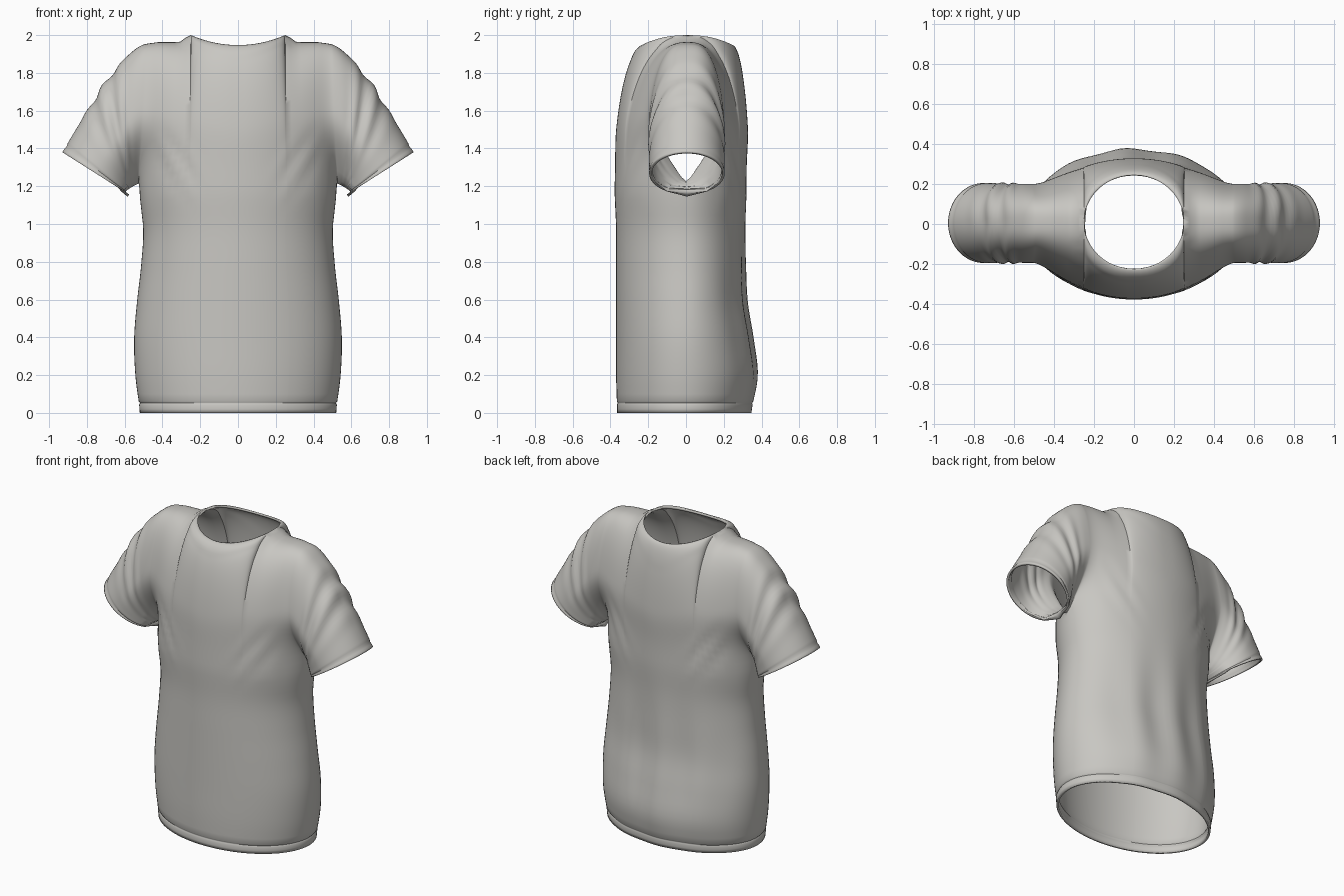
import bpy
import bmesh
from math import sin, cos, pi, sqrt, exp, acos
from mathutils import Vector

if "Cube" in bpy.data.objects:
    bpy.data.objects.remove(bpy.data.objects["Cube"])

ARMPIT = 1.17
NECK = 0.25
CUFF = Vector((0.753, 0.0, 1.268))
CUFF_UP = Vector((0.845, 0.0, 0.535))
SLEEVE_DIR = Vector((0.535, 0.0, -0.845))

# Body outline at even heights from hem to armpit
WIDTH = [0.52, 0.543, 0.55, 0.535, 0.513, 0.502, 0.525]
FRONT = [0.365, 0.37, 0.37, 0.37, 0.37, 0.37, 0.378]
BACK = [0.345, 0.375, 0.35, 0.318, 0.312, 0.312, 0.32]


def spline(values, f):
    """Smooth curve through evenly spaced values."""
    n = len(values) - 1
    i = min(int(f * n), n - 1)
    t = f * n - i
    a, b, c, d = (values[max(0, min(n, i + k))] for k in (-1, 0, 1, 2))
    return b + t / 2 * (c - a + t * (2 * a - 5 * b + 4 * c - d + t * (3 * (b - c) + d - a)))


def bump(x, centre, width):
    return exp(-((x - centre) / width) ** 2)


def folds(x, z, side):
    """Diagonal creases by the armpits and soft drapes down the back."""
    across = (abs(x) - 0.35) * 0.83 - (z - 1.33) * 0.55
    along = (abs(x) - 0.35) * 0.55 + (z - 1.33) * 0.83
    y = 0.008 * cos(across * 60) * bump(across, 0, 0.09) * bump(along, 0, 0.15)
    if side > 0:
        y += 0.011 * cos(x * 22 + 1) * bump(z, 0.5, 0.4) * max(0, 1 - (x / 0.5) ** 2)
    return y


def body_point(u, z, side):
    f = z / ARMPIT
    depth = spline(BACK if side > 0 else FRONT, f)
    seam = 1 - 0.012 * bump(z, 0.052, 0.006)
    x = u * spline(WIDTH, f) * seam
    y = depth * sqrt(max(0, 1 - u * u)) * seam
    if abs(u) < 1:
        y += folds(x, z, side) * (1 - u ** 4)
    return Vector((x, side * y, z))


def yoke_point(u, s, side):
    """Chest and back above the armpits, arching to the shoulder or neck edge."""
    a = abs(u)
    x_top = 0.5 * a
    if x_top <= NECK:
        k = x_top / NECK
        y_top = 0.235 * sqrt(max(0, 1 - k * k))
        z_top = 1.94 + 0.053 * k * k
    else:
        y_top = 0.0
        z_top = 1.963 + 0.03 * max(0, 1 - (x_top - NECK) / 0.06)
        z_top -= 0.012 * (max(0, x_top - 0.4) / 0.1) ** 2
    t = s * pi / 2
    c, h = max(0, cos(t)), sin(t)
    opening = 0.215 * sin(pi / 2 * min(1, s / 0.3))
    oval = (BACK if side > 0 else FRONT)[-1] * sqrt(max(0, 1 - u * u))
    depth = (opening ** 4 + oval ** 4) ** 0.25
    y = y_top + (depth - y_top) * c ** (1 - 0.3 * a)
    z = ARMPIT + (z_top - ARMPIT) * h ** (1 - 0.2 * a)
    x = u * (0.5 + (WIDTH[-1] - 0.5) * (1 - s) ** 3)
    if a < 1:
        y += folds(x, z, side) * c * (1 - a ** 4)
    # Collar band stands slightly proud around the neck
    if z > 1.8:
        gap = sqrt(x * x + y * y) - NECK
        z += 0.007 * max(0, min(1, (0.05 - gap) / 0.012))
    return Vector((x, side * y + 0.01 * s, z))


def sleeve_point(start, frac, v, side, mirror):
    """Sweep from an armhole point to the matching point of the cuff."""
    phi = acos(max(-1, min(1, 1 - 2 * frac)))
    radial = CUFF_UP * (-0.21 * cos(phi)) + Vector((0, side * 0.2 * sin(phi), 0))
    end = CUFF + radial + Vector((0, 0.005, 0))
    reach = (end - start).length
    t0 = Vector((0.95, 0, -0.3)) * reach * 0.6
    t1 = SLEEVE_DIR * reach * 0.5
    p = (start * (2 * v ** 3 - 3 * v * v + 1) + t0 * (v ** 3 - 2 * v * v + v)
         + end * (3 * v * v - 2 * v ** 3) + t1 * (v ** 3 - v * v))
    crease = 0.010 * sin(v * 32 + 2 * phi) * bump(v, 0.45, 0.17) * min(1, reach / 0.5) ** 2
    crease -= 0.004 * bump(v, 0.92, 0.02) * min(1, reach / 0.3)
    p += radial.normalized() * crease
    return Vector((mirror * p.x, p.y, p.z))


bm = bmesh.new()


def skin(rows):
    """Quads over a grid of points."""
    grid = [[bm.verts.new(p) for p in row] for row in rows]
    for lo, hi in zip(grid, grid[1:]):
        for i in range(len(lo) - 1):
            bm.faces.new((lo[i], lo[i + 1], hi[i + 1], hi[i]))


# Columns from side to side, closer together at the neck edge and sides
half = [0.5 * sin(pi / 2 * i / 12) for i in range(13)]
half += [0.5 + 0.5 * sin(pi / 2 * i / 14) for i in range(1, 15)]
columns = [-u for u in reversed(half[1:])] + half
heights = [0, 0.02, 0.042, 0.048, 0.052, 0.056, 0.062]
heights += [0.1 + (ARMPIT - 0.1) * i / 26 for i in range(27)]
steps = [i / 34 for i in range(35)]
sleeve_steps = [i / 36 for i in range(37)]

for side in (-1, 1):
    # Body and yoke panels
    skin([[body_point(u, z, side) for u in columns] for z in heights])
    skin([[yoke_point(u, s, side) for u in columns] for s in steps])
    # Sleeves
    edge = [yoke_point(1, s, side) for s in steps]
    top = edge[-1].z
    fracs = [(p.z - ARMPIT) / (top - ARMPIT) for p in edge]
    for mirror in (-1, 1):
        skin([[sleeve_point(p, f, v, side, mirror) for p, f in zip(edge, fracs)]
              for v in sleeve_steps])

# Sew the panels together and turn the cloth right side out
bmesh.ops.remove_doubles(bm, verts=bm.verts, dist=0.0003)
bmesh.ops.recalc_face_normals(bm, faces=bm.faces)
bm.normal_update()
chest = min(bm.faces, key=lambda f: f.calc_center_median().y)
if chest.normal.y > 0:
    bmesh.ops.reverse_faces(bm, faces=bm.faces)

# Soften the armhole seams
near = [v for v in bm.verts if 0.44 < abs(v.co.x) < 0.58 and v.co.z > 1.08 and not v.is_boundary]
for _ in range(4):
    bmesh.ops.smooth_vert(bm, verts=near, factor=0.5,
                          use_axis_x=True, use_axis_y=True, use_axis_z=True)

mesh = bpy.data.meshes.new("shirt")
bm.to_mesh(mesh)
bm.free()
shirt = bpy.data.objects.new("shirt", mesh)
bpy.context.collection.objects.link(shirt)

# Cloth colour
cloth = bpy.data.materials.new("light grey cloth")
cloth.use_nodes = True
colour = (0.58, 0.57, 0.54, 1.0)
cloth.diffuse_color = colour
cloth.node_tree.nodes["Principled BSDF"].inputs["Base Color"].default_value = colour
mesh.materials.append(cloth)

# Cloth thickness
thick = shirt.modifiers.new("thickness", "SOLIDIFY")
thick.thickness = 0.014
thick.offset = -1

bpy.ops.object.select_all(action="DESELECT")
shirt.select_set(True)
bpy.context.view_layer.objects.active = shirt
bpy.ops.object.shade_smooth_by_angle(angle=pi / 4)
